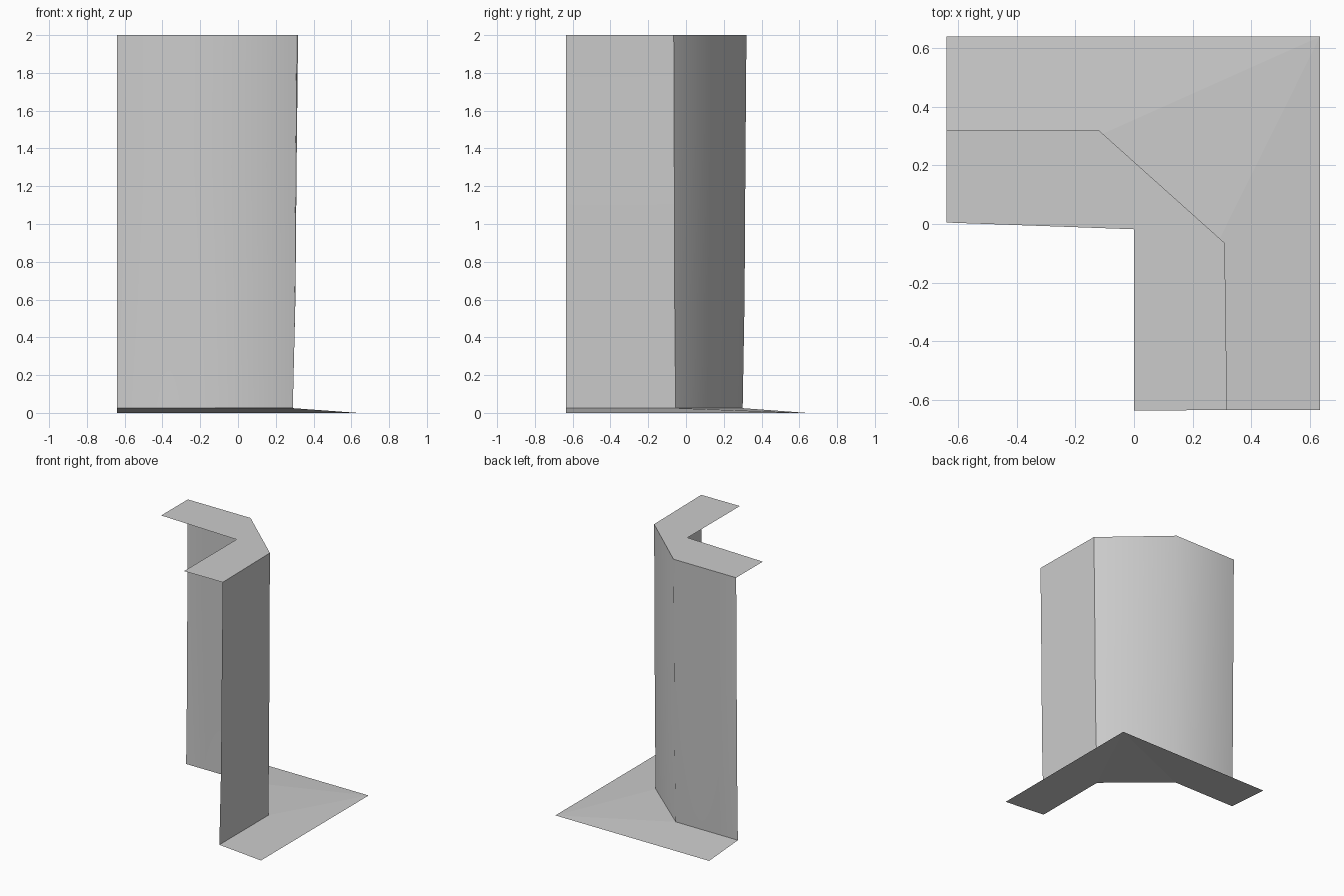
import bpy
import math

cube = bpy.data.objects.get("Cube")
if cube:
    bpy.data.objects.remove(cube, do_unlink=True)

# Single plain grey
grey = bpy.data.materials.new("plain_grey")
grey.use_nodes = True
colour = (0.6, 0.6, 0.6, 1.0)
grey.diffuse_color = colour
grey.node_tree.nodes["Principled BSDF"].inputs["Base Color"].default_value = colour

# Wall line in plan, at the foot and at the top
FOOT = [(-0.64, 0.30), (-0.125, 0.30), (0.29, -0.055), (0.29, -0.635)]
TOP = [(-0.64, 0.32), (-0.12, 0.32), (0.31, -0.065), (0.318, -0.635)]
FOOT_Z, TOP_Z = 0.025, 2.0


def wall_ring(z, blend):
    return [(a[0] + (b[0] - a[0]) * blend, a[1] + (b[1] - a[1]) * blend, z)
            for a, b in zip(FOOT, TOP)]


def add_strip(name, rows):
    """Bridge rows of equal length into a surface."""
    n = len(rows[0])
    verts = [p for row in rows for p in row]
    faces = []
    for r in range(len(rows) - 1):
        for i in range(n - 1):
            a = r * n + i
            faces.append((a, a + n, a + n + 1, a + 1))
    mesh = bpy.data.meshes.new(name)
    mesh.from_pydata(verts, [], faces)
    mesh.materials.append(grey)
    mesh.update()
    obj = bpy.data.objects.new(name, mesh)
    bpy.context.collection.objects.link(obj)
    return obj


# Wall: leans slightly outward, a little more near the foot
wall = add_strip("corner_wall", [wall_ring(TOP_Z, 1.0), wall_ring(1.3, 0.72),
                                 wall_ring(0.6, 0.5), wall_ring(FOOT_Z, 0.0)])
# The faces look outward, over the floor
wall.data.flip_normals()
bpy.ops.object.select_all(action='DESELECT')
wall.select_set(True)
bpy.context.view_layer.objects.active = wall
bpy.ops.object.shade_smooth_by_angle(angle=math.radians(45))

# Flat ledge behind the top of the wall
inner = [(-0.64, 0.005, TOP_Z), (0, -0.018, TOP_Z),
         (0, -0.018, TOP_Z), (0, -0.638, TOP_Z)]


def add_polygon(name, points):
    mesh = bpy.data.meshes.new(name)
    mesh.from_pydata(points, [], [tuple(range(len(points)))])
    mesh.materials.append(grey)
    mesh.update()
    obj = bpy.data.objects.new(name, mesh)
    bpy.context.collection.objects.link(obj)
    return obj


add_polygon("top_ledge", inner[:2] + inner[3:] + wall_ring(TOP_Z, 1.0)[::-1])

# Floor skirt sloping gently from the wall foot to the outer edge
foot = wall_ring(FOOT_Z, 0.0)
left, corner, front = (-0.64, 0.64, 0), (0.635, 0.64, 0), (0.635, -0.635, 0)
add_polygon("floor_back", [foot[0], foot[1], corner, left])
add_polygon("floor_corner", [foot[1], foot[2], corner])
add_polygon("floor_side", [foot[2], foot[3], front, corner])
